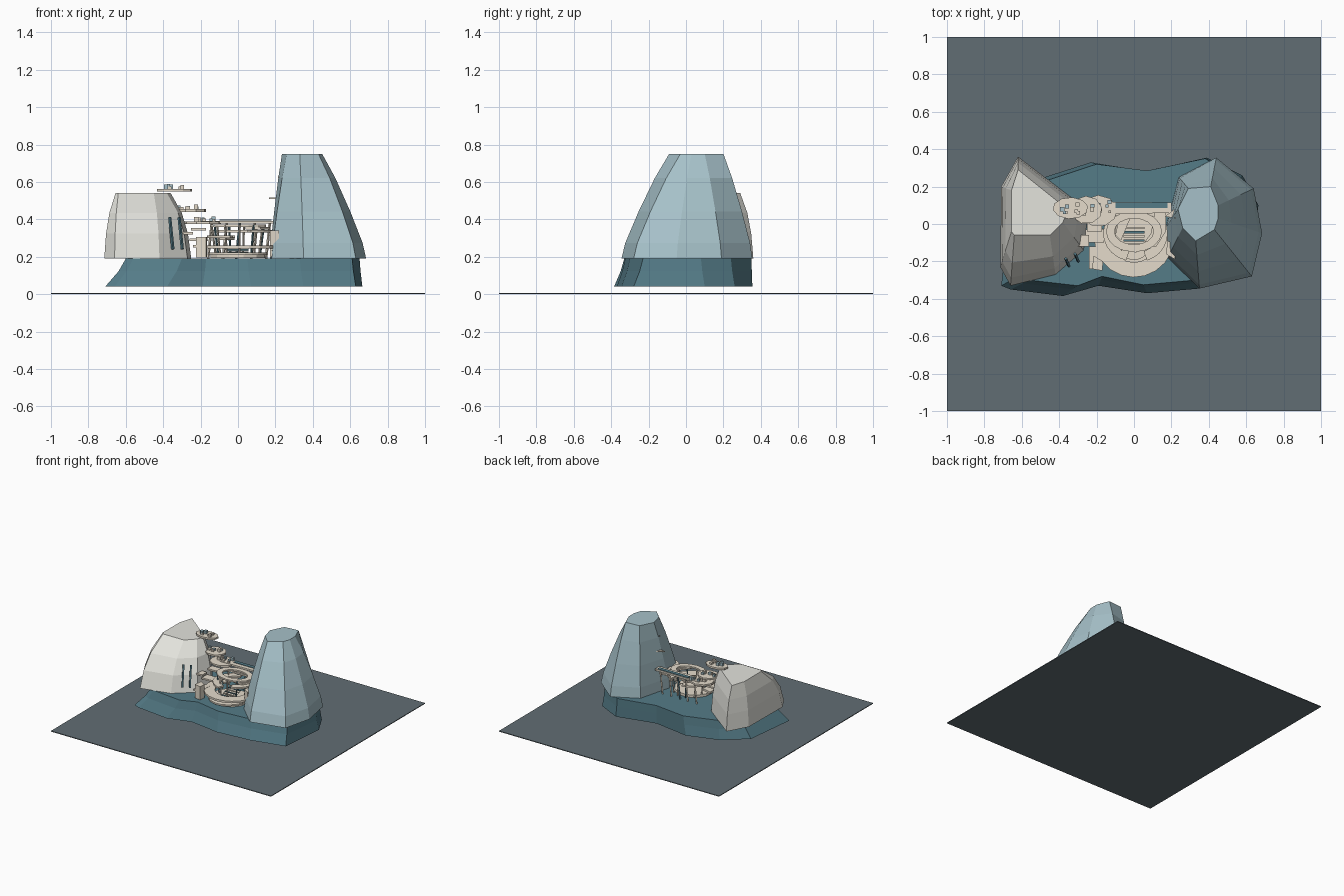
import bpy, bmesh, math, random
from mathutils import Vector

if "Cube" in bpy.data.objects:
    bpy.data.objects.remove(bpy.data.objects["Cube"])
random.seed(4)

def mat(name, c):
    m = bpy.data.materials.new(name)
    m.diffuse_color = (*c, 1)
    m.use_nodes = True
    m.node_tree.nodes["Principled BSDF"].inputs["Base Color"].default_value = m.diffuse_color
    return m
SLATE = mat("slate", (.12, .155, .175))
TEAL = mat("teal", (.09, .20, .245))
BLUE = mat("blue_rock", (.38, .53, .58))
STONE = mat("pale_stone", (.77, .77, .72))
CREAM = mat("cream", (.78, .71, .60))

def loft(name, rings, m):
    """Flat-faced solid through a stack of rings with equal point counts."""
    bm = bmesh.new()
    vs = [[bm.verts.new(p) for p in r] for r in rings]
    n = len(vs[0])
    for a, b in zip(vs, vs[1:]):
        for i in range(n):
            j = (i + 1) % n
            bm.faces.new((a[i], a[j], b[j], b[i]))
    bm.faces.new(vs[0][::-1])
    bm.faces.new(vs[-1])
    bmesh.ops.recalc_face_normals(bm, faces=bm.faces)
    me = bpy.data.meshes.new(name)
    bm.to_mesh(me)
    bm.free()
    o = bpy.data.objects.new(name, me)
    me.materials.append(m)
    bpy.context.collection.objects.link(o)
    return o

def rock(name, low, high, z0, z1, steps, m):
    """Rock whose steps give (height fraction, blend from low to high outline)."""
    rings = [[(a[0] + (b[0] - a[0]) * k, a[1] + (b[1] - a[1]) * k, z0 + (z1 - z0) * t)
              for a, b in zip(low, high)] for t, k in steps]
    return loft(name, rings, m)

def slab(name, pts, z, h=.014, m=CREAM):
    return loft(name, [[(x, y, z) for x, y in pts], [(x, y, z + h) for x, y in pts]], m)

def oval(cx, cy, rx, ry, n=10, a0=0.2):
    return [(cx + rx * math.cos(a0 + math.tau * i / n), cy + ry * math.sin(a0 + math.tau * i / n))
            for i in range(n)]

def arc_deck(name, c, outer, inner, a0, a1, z, h=.014, n=10):
    """Curved deck: part of an oval ring between two angles in degrees."""
    ang = [math.radians(a0 + (a1 - a0) * i / n) for i in range(n + 1)]
    pt = lambda r, a: (c[0] + r[0] * math.cos(a), c[1] + r[1] * math.sin(a))
    return slab(name, [pt(outer, a) for a in ang] + [pt(inner, a) for a in reversed(ang)], z, h)

def box(name, x0, x1, y0, y1, z0, z1, m=CREAM):
    return slab(name, [(x0, y0), (x1, y0), (x1, y1), (x0, y1)], z0, z1 - z0, m)

def post(name, a, b, r=.005, m=CREAM):
    a, b = Vector(a), Vector(b)
    d = b - a
    u = d.orthogonal().normalized()
    v = d.normalized().cross(u)
    cs = [u * r + v * r, v * r - u * r, -u * r - v * r, u * r - v * r]
    return loft(name, [[a + c for c in cs], [b + c for c in cs]], m)

# Ground sheet
box("ground_sheet", -1, 1, -1, 1, 0, .006, SLATE)

# Rocky base
base_low = [(-.71, -.33), (-.66, -.35), (-.38, -.385), (-.19, -.33), (.07, -.37), (.35, -.345), (.63, -.28),
            (.665, .10), (.58, .26), (.39, .355), (.07, .28), (-.23, .33), (-.48, .25), (-.66, .10)]
base_high = [(-.60, -.27), (-.56, -.30), (-.30, -.33), (-.17, -.28), (.05, -.325), (.33, -.30), (.61, -.23),
             (.65, .08), (.57, .24), (.38, .35), (.07, .285), (-.20, .32), (-.46, .235), (-.58, .10)]
rock("rock_base", base_low, base_high, .04, .19, [(0, 0), (.55, .65), (1, 1)], TEAL)

# Low pale rock on the left
rock("left_rock",
     [(-.71, .20), (-.715, -.23), (-.66, -.33), (-.42, -.27), (-.27, -.14), (-.25, .02), (-.32, .13), (-.62, .36)],
     [(-.655, .18), (-.655, -.04), (-.64, -.06), (-.45, -.06), (-.38, .01), (-.36, .06), (-.37, .09), (-.62, .29)],
     .19, .54, [(0, 0), (.38, .16), (.7, .46), (1, 1)], STONE)

# Tall blue rock on the right
rock("right_rock",
     [(.17, -.02), (.18, -.18), (.35, -.345), (.63, -.28), (.685, -.05), (.64, .19), (.44, .355), (.24, .25)],
     [(.235, .08), (.26, -.02), (.33, -.09), (.43, -.03), (.45, .03), (.45, .10), (.41, .20), (.29, .19)],
     .19, .75, [(0, 0), (.15, .08), (.45, .36), (.77, .70), (1, 1)], BLUE)

# Lower plaza with steps between the rocks
slab("plaza_floor", oval(0, -.10, .15, .14, 12), .192, .02)
arc_deck("front_terrace", (0, -.07), (.215, .215), (.13, .135), 165, 372, .245, .016, 12)
arc_deck("front_low_step", (0, -.07), (.17, .205), (.10, .12), 205, 335, .21, .012)
for i in range(7):
    box("plaza_step", -.055, .055, -.16 + i * .022, -.148 + i * .022, .213 + i * .007, .219 + i * .007,
        TEAL if i % 2 else CREAM)
slab("left_side_wall", [(-.225, -.24), (-.17, -.25), (-.165, -.20), (-.215, -.17)], .195, .11)
slab("right_side_wall", [(.17, -.16), (.22, -.19), (.215, -.11), (.18, -.09)], .195, .145)
slab("right_rock_ledge", [(.225, -.14), (.30, -.115), (.24, -.08)], .34, .014)

# Middle decks
arc_deck("middle_ring_left", (0, -.05), (.165, .15), (.10, .10), 100, 255, .30)
arc_deck("middle_ring_right", (.03, -.05), (.15, .15), (.085, .10), -75, 75, .33)
slab("middle_right_arm", [(.04, -.12), (.12, -.12), (.17, -.04), (.17, .08), (.11, .06), (.09, -.05)], .345)
slab("middle_left_arm", [(-.10, -.06), (-.07, -.09), (-.02, .03), (-.03, .05), (-.08, .03)], .29)

# Upper ring and bridge
arc_deck("upper_ring", (.0, -.04), (.15, .11), (.105, .07), 0, 360, .36, .012, 16)
slab("bridge", [(-.20, .05), (.20, .06), (.20, .115), (-.20, .12)], .378, .014)
box("bridge_rail", -.10, .18, .085, .115, .394, .398, TEAL)
box("bridge_beam", -.15, .20, .045, .06, .33, .342)

# Posts between the levels
for i in range(11):
    a = math.tau * i / 11 + .2
    x, y = .135 * math.cos(a), -.04 + .11 * math.sin(a)
    post("deck_post", (x * .88, y, .20), (x * 1.05, y, .37), .004, TEAL if i % 3 == 0 else CREAM)
for x in (-.15, -.07, .0, .08, .16):
    post("bridge_post", (x - .01, .09, .19), (x + .01, .09, .38), .005, TEAL if x == 0 else CREAM)

# Stacked decks on the left rock
slab("left_deck_low", oval(-.19, .07, .10, .085, 9), .375)
slab("left_deck_middle", oval(-.255, .075, .085, .075, 9), .44)
slab("left_deck_top", oval(-.34, .085, .095, .058, 10), .548)
for x0, x1, y0, y1, z in ((-.34, -.24, -.12, -.06, .32), (-.26, -.16, -.10, -.03, .285),
                          (-.24, -.17, -.24, -.12, .25), (-.25, -.17, -.04, .02, .34)):
    box("side_landing", x0, x1, y0, y1, z, z + .013)

# Small crates on the left decks
for cx, cy, z in ((-.335, .085, .562), (-.265, .075, .454), (-.17, .09, .389)):
    for i in range(7):
        x, y = cx + random.uniform(-.055, .05), cy + random.uniform(-.03, .03)
        s = random.uniform(.007, .012)
        box("deck_crate", x - s, x + s, y - s, y + s, z, z + random.uniform(.01, .027), BLUE if i % 2 else CREAM)

# Leaning poles in front of the left rock
for x, y in ((-.36, -.205), (-.31, -.18)):
    post("leaning_pole", (x + .012, y - .02, .24), (x - .005, y + .02, .41), .006, TEAL)

# Ledges and mast on the right rock
slab("right_ledge_high", [(.215, .03), (.30, .04), (.30, .10), (.25, .10)], .622, .008)
slab("right_ledge_low", [(.165, .04), (.23, .03), (.23, .09)], .51, .008)
post("right_mast", (.245, -.03, .46), (.24, -.03, .63), .003, TEAL)
